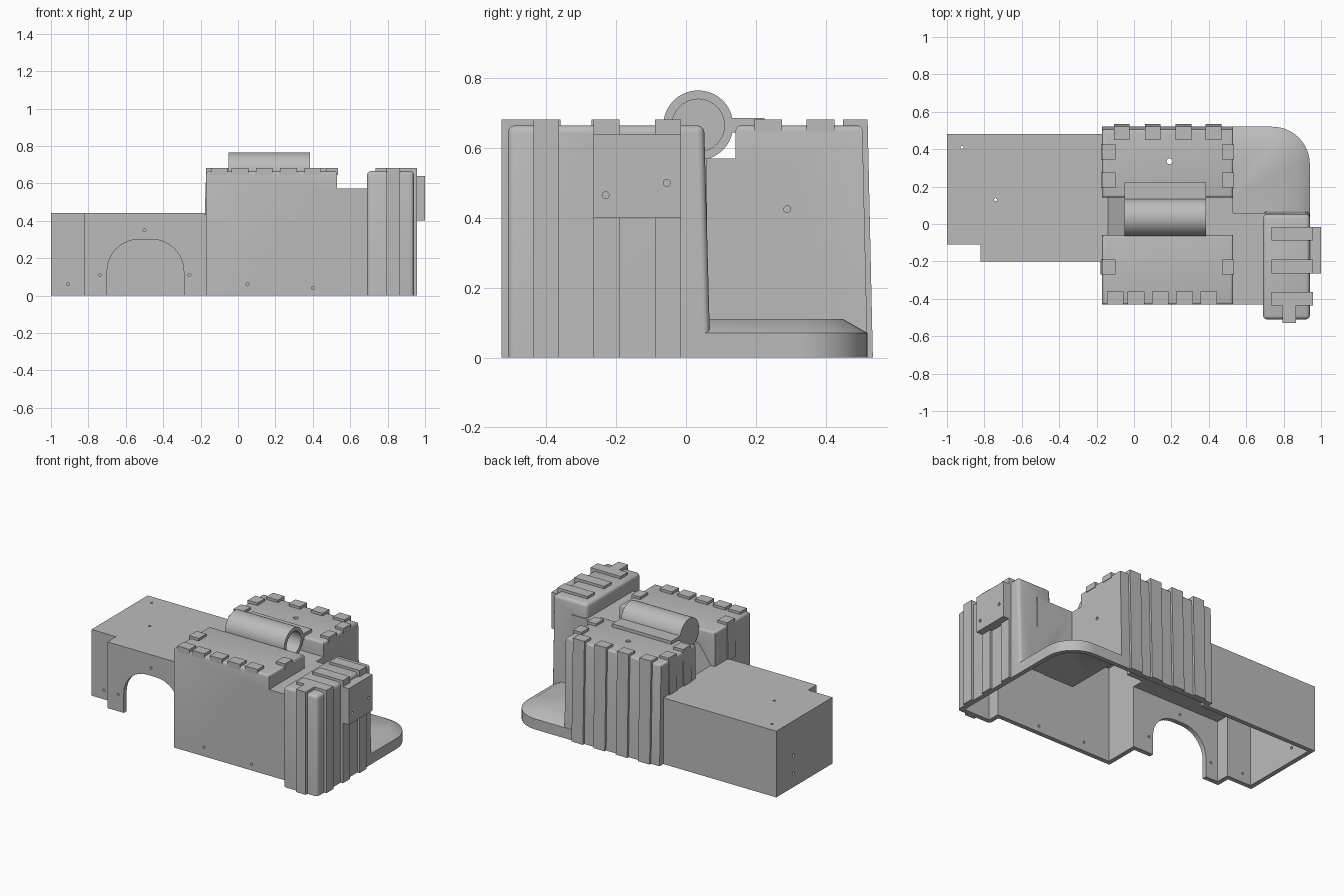
import bpy, bmesh, math
from mathutils import Matrix

if "Cube" in bpy.data.objects:
    bpy.data.objects.remove(bpy.data.objects["Cube"])

WALL = 0.03
grey = bpy.data.materials.new("plain_grey")
grey.use_nodes = True
grey.diffuse_color = (0.5, 0.5, 0.5, 1)
grey.node_tree.nodes["Principled BSDF"].inputs["Base Color"].default_value = (0.5, 0.5, 0.5, 1)

scene_col = bpy.context.scene.collection
adds = bpy.data.collections.new("solid_parts")
cuts = bpy.data.collections.new("cutters")
for c in (adds, cuts):
    scene_col.children.link(c)


def finish(name, bm, col):
    bmesh.ops.recalc_face_normals(bm, faces=bm.faces)
    me = bpy.data.meshes.new(name)
    bm.to_mesh(me)
    bm.free()
    me.materials.append(grey)
    ob = bpy.data.objects.new(name, me)
    col.objects.link(ob)
    return ob


def loft(bm, rings):
    """Close a stack of equal-length rings into a solid."""
    rows = [[bm.verts.new(p) for p in ring] for ring in rings]
    bm.faces.new(rows[0][::-1])
    bm.faces.new(rows[-1])
    n = len(rows[0])
    for a, b in zip(rows, rows[1:]):
        for i in range(n):
            j = (i + 1) % n
            bm.faces.new((a[i], a[j], b[j], b[i]))


def add_box(bm, x, y, z, left=0, back=0):
    """Box whose top edge leans in on its left (low x) or back side."""
    def ring(x0, y1, h):
        return [(x0, y[0], h), (x[1], y[0], h), (x[1], y1, h), (x0, y1, h)]
    loft(bm, [ring(x[0], y[1], z[0]), ring(x[0] + left, y[1] - back, z[1])])


def box(name, x, y, z, col, left=0, back=0, bevel=0, pick=None, seg=3):
    bm = bmesh.new()
    add_box(bm, x, y, z, left, back)
    if bevel:
        edges = [e for e in bm.edges if pick(e)]
        bmesh.ops.bevel(bm, geom=edges, offset=bevel, segments=seg, profile=0.5, affect='EDGES')
    return finish(name, bm, col)


def top_edge(e):
    return min(v.co.z for v in e.verts) > 0.2


def not_bottom(e):
    return max(v.co.z for v in e.verts) > 0.2


def hollow(name, x, y, top, back=0, **kw):
    """Outer block plus the matching open-bottomed cavity."""
    box(name, x, y, (0, top), adds, back=back, **kw)
    box(name + "_cavity", (x[0] + WALL, x[1] - WALL), (y[0] + WALL, y[1] - WALL),
        (-0.1, top - WALL), cuts, back=back)


def rod(name, axis, centre, radius, length, col, sides=16):
    bm = bmesh.new()
    turn = {'x': Matrix.Rotation(math.pi / 2, 4, 'Y'),
            'y': Matrix.Rotation(math.pi / 2, 4, 'X'), 'z': Matrix()}[axis]
    bmesh.ops.create_cone(bm, cap_ends=True, segments=sides, radius1=radius, radius2=radius,
                          depth=length, matrix=Matrix.Translation(centre) @ turn)
    return finish(name, bm, col)


def bake(ob, operation, col):
    mod = ob.modifiers.new("cut", 'BOOLEAN')
    mod.operation = operation
    mod.operand_type = 'COLLECTION'
    mod.collection = col
    mod.solver = 'EXACT'
    mod.use_self = True
    deps = bpy.context.evaluated_depsgraph_get()
    me = bpy.data.meshes.new_from_object(ob.evaluated_get(deps))
    ob.modifiers.clear()
    ob.data = me


# Low side housing, stepped at its front corner
hollow("low_housing", (-1, 0.05), (-0.11, 0.48), 0.44)
hollow("low_housing_front", (-0.82, 0.05), (-0.2, 0.1), 0.44)

# Central housing: two raised blocks with a recess between
hollow("front_block", (-0.17, 0.53), (-0.43, -0.06), 0.665, bevel=0.015, pick=top_edge)
hollow("back_block", (-0.17, 0.53), (0.142, 0.52), 0.665, back=0.015, bevel=0.015, pick=top_edge)
hollow("recess_floor", (-0.05, 0.53), (-0.2, 0.3), 0.57)
box("recess_ramp", (-0.168, 0), (-0.1, 0.2), (0.4, 0.57), adds, left=0.118)
hollow("shelf", (0.4, 0.8), (-0.43, 0.06), 0.572)

# Corner tower
hollow("corner_tower", (0.69, 0.94), (-0.51, 0.07), 0.665, back=0.018, bevel=0.02, pick=not_bottom)
box("tower_plate", (0.92, 1.0), (-0.265, -0.015), (0.4, 0.64), adds)


# Rounded foot with a sloping rim
def foot(name, inset, z0, z1, z2, col):
    def ring(r, z):
        arc = [(0.74 + r * math.cos(a), 0.32 + r * math.sin(a), z)
               for a in (math.pi / 2 * i / 12 for i in range(13))]
        return [(0.4, -0.05, z), (0.74 + r, -0.05, z)] + arc + [(0.4, 0.32 + r, z)]
    bm = bmesh.new()
    loft(bm, [ring(0.2 - inset, z0), ring(0.2 - inset, z1), ring(0.13 - inset, z2)])
    finish(name, bm, col)


foot("foot", 0, 0, 0.07, 0.11, adds)
foot("foot_cavity", WALL, -0.1, 0.045, 0.08, cuts)

# Arched opening in the front wall
box("arch_cutter", (-0.7, -0.29), (-0.3, -0.14), (-0.1, 0.3), cuts, bevel=0.17, seg=8,
    pick=lambda e: top_edge(e) and abs(e.verts[0].co.x - e.verts[1].co.x) < 0.01)

# Screw holes on each side
for x, z in ((-0.74, 0.11), (-0.5, 0.35), (-0.26, 0.11)):
    rod("hole", 'y', (x, -0.2, z), 0.008, 0.1, cuts)
rod("hole", 'y', (-0.91, -0.11, 0.06), 0.008, 0.1, cuts)
for x, z in ((0.05, 0.06), (0.4, 0.04)):
    rod("hole", 'y', (x, -0.43, z), 0.008, 0.1, cuts)
for x, y, z, r in ((-0.92, 0.41, 0.44, 0.008), (-0.74, 0.13, 0.44, 0.008), (0.19, 0.335, 0.665, 0.016)):
    rod("hole", 'z', (x, y, z), r, 0.1, cuts)
for x, y, z in ((1, -0.055, 0.5), (1, -0.23, 0.465), (0.94, -0.23, 0.205), (0.94, -0.23, 0.055),
                (0.53, 0.29, 0.425), (-1, 0.3, 0.09), (-1, 0.3, 0.21)):
    rod("hole", 'x', (x, y, z), 0.01, 0.1, cuts)

# Merge the blocks, then hollow them out
shell = adds.objects["low_housing"]
scene_col.objects.link(shell)
adds.objects.unlink(shell)
shell.name = "hollow_housing"
bake(shell, 'UNION', adds)
bake(shell, 'DIFFERENCE', cuts)
for c in (adds, cuts):
    for ob in list(c.objects):
        bpy.data.objects.remove(ob)
    bpy.data.collections.remove(c)

# Roller tube with a blind bore and a flat lip behind it
bm = bmesh.new()
rings = []
for r, x in ((0.1, -0.05), (0.1, 0.385), (0.075, 0.385), (0.075, 0.0)):
    rings.append([(x, 0.035 + r * math.cos(a), 0.665 + r * math.sin(a))
                  for a in (math.tau * i / 40 for i in range(40))])
loft(bm, rings)
tube = finish("roller_tube", bm, scene_col)
box("roller_lip", (-0.05, 0.385), (0.12, 0.225), (0.645, 0.686), scene_col)

# Ribs wrapping the edges of the raised blocks
bm = bmesh.new()
TOP = 0.682
for x in (-0.1, 0.01, 0.14, 0.27, 0.4):
    add_box(bm, (x - 0.045, x + 0.045), (-0.431, -0.36), (0.645, TOP))
for x in (-0.065, 0.1, 0.265, 0.425):
    add_box(bm, (x - 0.042, x + 0.042), (0.495, 0.535), (0, TOP), back=0.015)
    add_box(bm, (x - 0.042, x + 0.042), (0.45, 0.52), (0.645, TOP))
for y in (-0.23, 0.235, 0.385):
    add_box(bm, (-0.178, -0.15), (y - 0.04, y + 0.04), (0.43, TOP), left=0.008)
    add_box(bm, (-0.17, -0.1), (y - 0.04, y + 0.04), (0.645, TOP))
    add_box(bm, (0.47, 0.534), (y - 0.04, y + 0.04), (0.645, TOP))
finish("block_ribs", bm, scene_col)

# Ribs on the corner tower
bm = bmesh.new()
for y in (-0.4, -0.228, -0.052):
    add_box(bm, (0.92, 0.956), (y - 0.037, y + 0.037), (0, TOP))
    add_box(bm, (0.735, 0.94), (y - 0.037, y + 0.037), (0.645, TOP))
add_box(bm, (0.795, 0.867), (-0.528, -0.49), (0, TOP))
add_box(bm, (0.795, 0.867), (-0.5, -0.42), (0.645, TOP))
finish("tower_ribs", bm, scene_col)

# Smooth the rounded parts, keep hard edges
bpy.context.view_layer.update()
bpy.ops.object.select_all(action='DESELECT')
for ob in (shell, tube):
    ob.select_set(True)
bpy.context.view_layer.objects.active = shell
bpy.ops.object.shade_smooth_by_angle(angle=math.radians(32))
